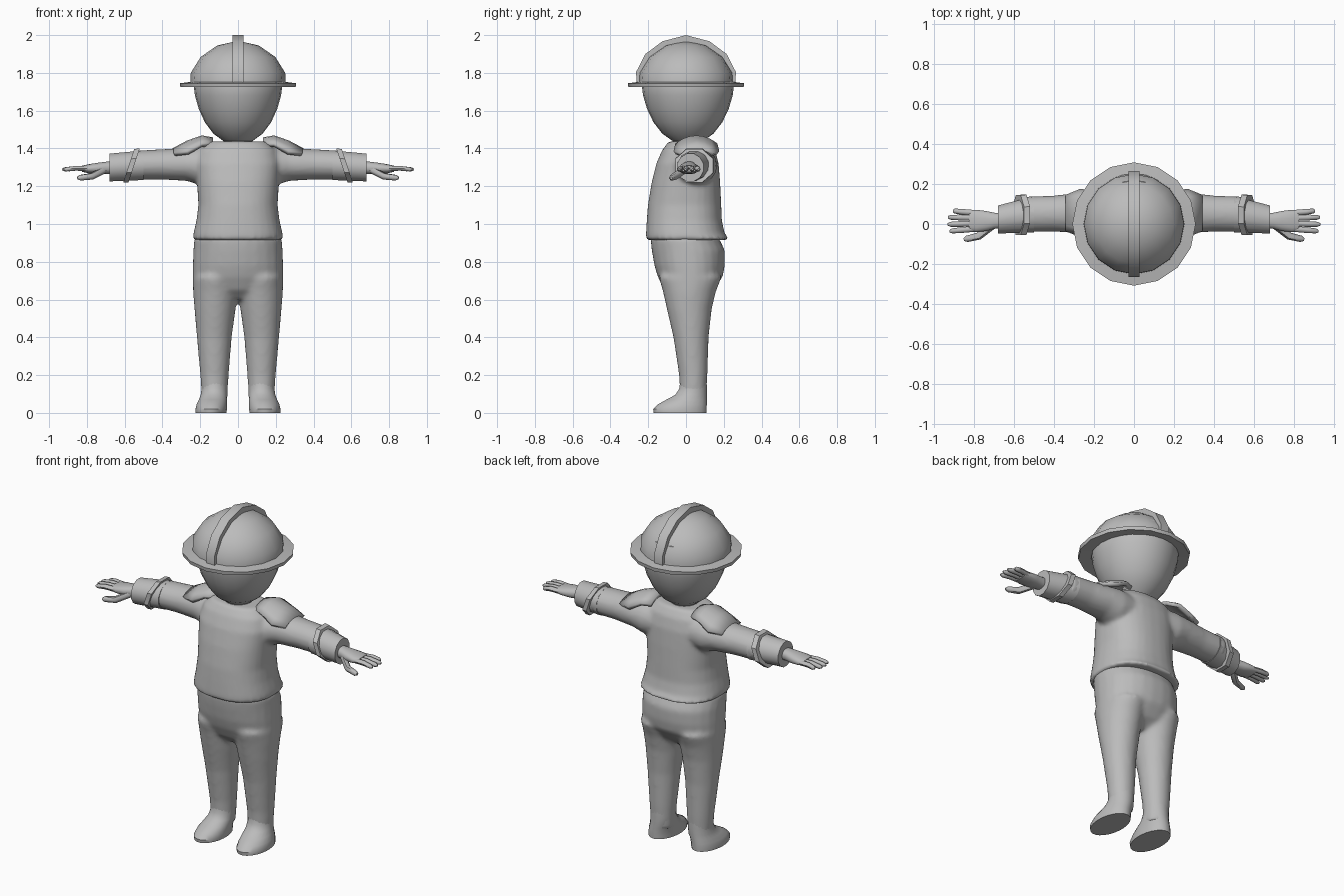
import bpy, bmesh, math
from mathutils import Vector

if "Cube" in bpy.data.objects:
    bpy.data.objects.remove(bpy.data.objects["Cube"])

grey = bpy.data.materials.new("plain grey")
grey.diffuse_color = (0.5, 0.5, 0.5, 1)
grey.use_nodes = True
grey.node_tree.nodes["Principled BSDF"].inputs["Base Color"].default_value = grey.diffuse_color


def finish(bm, name, mirror=False, angle=40):
    bmesh.ops.recalc_face_normals(bm, faces=bm.faces)
    me = bpy.data.meshes.new(name)
    bm.to_mesh(me)
    bm.free()
    me.materials.append(grey)
    ob = bpy.data.objects.new(name, me)
    bpy.context.collection.objects.link(ob)
    smooth(ob, angle)
    if mirror:
        ob.modifiers.new("mirror", 'MIRROR')
    return ob


def smooth(ob, angle):
    bpy.ops.object.select_all(action='DESELECT')
    ob.select_set(True)
    bpy.context.view_layer.objects.active = ob
    bpy.ops.object.shade_smooth_by_angle(angle=math.radians(angle))


def loft(bm, sections, axis='z', n=24, power=2.0):
    """Closed skin through rounded sections (position, a0, a1, b0, b1)."""
    rings = []
    for p, a0, a1, b0, b1 in sections:
        ring = []
        for i in range(n):
            t = math.tau * (i + 0.5) / n
            c, s = math.cos(t), math.sin(t)
            u = math.copysign(abs(c) ** (2 / power), c)
            v = math.copysign(abs(s) ** (2 / power), s)
            a = (a0 + a1) / 2 + u * (a1 - a0) / 2
            b = (b0 + b1) / 2 + v * (b1 - b0) / 2
            ring.append(bm.verts.new((a, b, p) if axis == 'z' else (p, a, b)))
        rings.append(ring)
    for r, s in zip(rings, rings[1:]):
        for i in range(n):
            j = (i + 1) % n
            bm.faces.new((r[i], r[j], s[j], s[i]))
    bm.faces.new(rings[0][::-1])
    bm.faces.new(rings[-1])


def lathe(name, profile, n, closed=False, angle=40):
    bm = bmesh.new()
    vs = [bm.verts.new((r, 0, z)) for r, z in profile]
    es = [bm.edges.new(e) for e in zip(vs, vs[1:])]
    if closed:
        es.append(bm.edges.new((vs[-1], vs[0])))
    bmesh.ops.spin(bm, geom=vs + es, cent=(0, 0, 0), axis=(0, 0, 1),
                   angle=math.tau, steps=n)
    bmesh.ops.remove_doubles(bm, verts=bm.verts, dist=1e-4)
    return finish(bm, name, angle=angle)


def blend(ob, voxel, steps):
    """Fuse overlapping volumes into one soft skin."""
    m = ob.modifiers.new("fuse", 'REMESH')
    m.mode, m.voxel_size, m.use_smooth_shade = 'VOXEL', voxel, True
    m = ob.modifiers.new("soften", 'SMOOTH')
    m.factor, m.iterations = 0.5, steps


# Trousers: hips and two legs
bm = bmesh.new()
loft(bm, [(.60, -.10, .10, -.06, .08), (.65, -.215, .215, -.115, .145),
          (.72, -.24, .24, -.15, .195), (.78, -.24, .24, -.168, .206),
          (.86, -.237, .237, -.182, .207), (.935, -.232, .232, -.19, .17)], power=2.2)
leg = [(.06, .058, .19, -.03, .106), (.2, .049, .20, -.037, .114),
       (.4, .033, .218, -.067, .12), (.55, .012, .231, -.102, .137),
       (.64, .0, .238, -.122, .158), (.72, .0, .24, -.145, .19)]
loft(bm, leg)
loft(bm, [(z, -b, -a, c, d) for z, a, b, c, d in leg])
blend(finish(bm, "trousers"), .013, 7)

# Shoes
bm = bmesh.new()
loft(bm, [(0, .06, .225, -.172, .11), (.02, .058, .226, -.175, .111),
          (.045, .058, .22, -.15, .111), (.07, .057, .208, -.105, .111),
          (.095, .056, .198, -.058, .111), (.13, .055, .193, -.035, .111),
          (.17, .053, .194, -.032, .110)])
finish(bm, "shoes", True)

# Jacket: body and two sleeves
bm = bmesh.new()
loft(bm, [(.915, -.241, .241, -.212, .232), (.95, -.236, .236, -.212, .205),
          (1.02, -.22, .22, -.208, .19), (1.1, -.21, .21, -.202, .187),
          (1.22, -.217, .217, -.182, .181), (1.32, -.225, .225, -.157, .173),
          (1.39, -.205, .205, -.127, .155), (1.437, -.155, .155, -.092, .122)],
     n=32, power=2.4)
sleeve = [(.05, -.09, .15, 1.2, 1.42), (.2, -.065, .165, 1.205, 1.415),
          (.27, -.047, .158, 1.228, 1.405), (.4, -.038, .142, 1.235, 1.396),
          (.55, -.04, .137, 1.235, 1.388)]
loft(bm, sleeve, 'x')
loft(bm, [(-x, *r) for x, *r in sleeve], 'x')
blend(finish(bm, "jacket"), .012, 5)

# Cuffs
bm = bmesh.new()
loft(bm, [(.50, -.045, .142, 1.23, 1.392), (.68, -.05, .095, 1.223, 1.375)], 'x', 12)
finish(bm, "cuffs", True)

# Slanted straps around the cuffs
bm = bmesh.new()
loft(bm, [(.55, -.064, .155, 1.212, 1.408), (.578, -.064, .152, 1.212, 1.404)], 'x', 8)
for v in bm.verts:
    v.co.x += (1.31 - v.co.z) * .33
finish(bm, "cuff_straps", True, 30)

# Shoulder pads: curved plates draped over the sleeves
bm = bmesh.new()
rows = []
for x, z, half, sag in ((.135, 1.448, .085, .03), (.19, 1.458, .105, .04),
                        (.265, 1.432, .115, .055), (.338, 1.393, .085, .025)):
    rows.append([bm.verts.new((x, .055 + half * k / 3, z - sag * (k / 3) ** 2))
                 for k in range(-3, 4)])
for r, s in zip(rows, rows[1:]):
    for i in range(6):
        bm.faces.new((r[i], r[i + 1], s[i + 1], s[i]))
pads = finish(bm, "shoulder_pads", True)
m = pads.modifiers.new("thickness", 'SOLIDIFY')
m.thickness, m.offset = .022, 0

# Hands: palm, then tapered fingers and thumb
bm = bmesh.new()
loft(bm, [(.66, -.02, .055, 1.265, 1.332), (.70, -.025, .057, 1.265, 1.33),
          (.74, -.036, .066, 1.263, 1.325), (.79, -.042, .072, 1.268, 1.317),
          (.825, -.036, .068, 1.276, 1.309)], 'x', 16, 2.3)
finish(bm, "palms", True, 60)

cu = bpy.data.curves.new("fingers", 'CURVE')
cu.dimensions, cu.bevel_depth, cu.bevel_resolution, cu.use_fill_caps = '3D', 1, 1, True
cu.materials.append(grey)
digits = [((.79, y0, 1.292), (.86, (y0 + y1) / 2, 1.295), (tip, y1, 1.288), .0145)
          for y0, y1, tip in ((.055, .066, .905), (.03, .034, .93),
                              (.003, -.002, .932), (-.024, -.036, .922))]
digits.append(((.71, -.01, 1.285), (.775, -.06, 1.252), (.85, -.078, 1.243), .019))
for a, b, c, r in digits:
    a, b, c = Vector(a), Vector(b), Vector(c)
    path = [(a, r), (b, r), (b.lerp(c, .8), r * .85), (c, r * .4)]
    sp = cu.splines.new('POLY')
    sp.points.add(3)
    for p, (co, rad) in zip(sp.points, path):
        p.co, p.radius = (*co, 1), rad
fingers = bpy.data.objects.new("fingers", cu)
bpy.context.collection.objects.link(fingers)
bpy.ops.object.select_all(action='DESELECT')
fingers.select_set(True)
bpy.context.view_layer.objects.active = fingers
bpy.ops.object.convert(target='MESH')
smooth(bpy.context.object, 60)
bpy.context.object.modifiers.new("mirror", 'MIRROR')

# Head and neck
head = lathe("head", [(.075, 1.41), (.078, 1.44), (.13, 1.478), (.175, 1.538),
                      (.208, 1.61), (.228, 1.68), (.236, 1.745), (.2, 1.85), (0, 1.93)], 24)
head.scale.y, head.location.y = 1.04, .01

# Helmet dome, brim and crest
dome = [(.252, 1.745), (.25, 1.80), (.197, 1.885), (.11, 1.945), (0, 1.97)]
lathe("helmet_dome", dome, 16, angle=50)
brim = lathe("helmet_brim", [(.235, 1.728), (.305, 1.724), (.308, 1.745), (.24, 1.754)],
             16, True, 30)
bm = bmesh.new()
outer = [(.262, 1.745), (.264, 1.805), (.215, 1.90), (.125, 1.967), (0, 2.0)]
strips = [[(-y, z) for y, z in p] + [(y, z) for y, z in p[-2::-1]]
          for p in (outer, [(r * .94, z - .012) for r, z in dome])]
edge = strips[0] + strips[1][::-1]
face = bm.faces.new([bm.verts.new((-.028, y, z)) for y, z in edge])
ext = bmesh.ops.extrude_face_region(bm, geom=[face])
bmesh.ops.translate(bm, vec=(.056, 0, 0),
                    verts=[g for g in ext["geom"] if isinstance(g, bmesh.types.BMVert)])
finish(bm, "helmet_crest")
